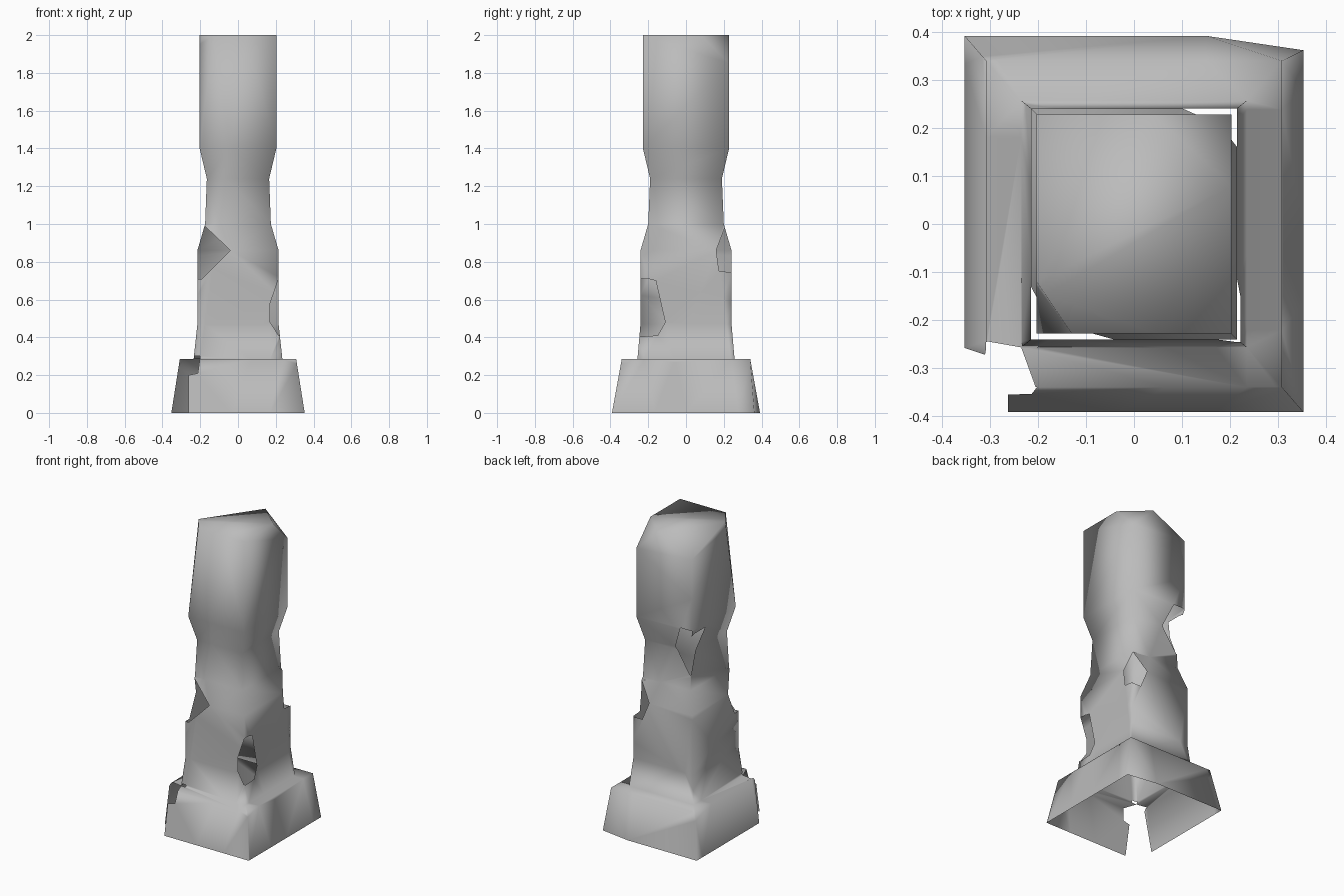
import bpy, bmesh
from mathutils import Vector

if "Cube" in bpy.data.objects:
    bpy.data.objects.remove(bpy.data.objects["Cube"])

# Ring profile from the ground up: height, half width, half depth
PROFILE = [(0, .353, .392), (.285, .308, .34), (.285, .235, .257), (.47, .215, .241),
           (.86, .215, .241), (1.0, .174, .2), (1.24, .165, .19), (1.4, .203, .228),
           (2.0, .203, .228)]

bm = bmesh.new()
rings = [[bm.verts.new((sx * w, sy * d, z)) for sx, sy in ((-1, -1), (1, -1), (1, 1), (-1, 1))]
         for z, w, d in PROFILE]
for lo, hi in zip(rings, rings[1:]):
    for i in range(4):
        j = (i + 1) % 4
        bm.faces.new((lo[i], lo[j], hi[j], hi[i]))
bm.faces.new(rings[-1])


def split(faces, co, no, outer=False):
    """Bisect some faces with a plane."""
    geom = list({e for f in faces for e in f.edges} | {v for f in faces for v in f.verts}) + list(faces)
    return bmesh.ops.bisect_plane(bm, geom=geom, dist=1e-4, plane_co=co, plane_no=no,
                                  clear_outer=outer)


def chamfer(a, b, c):
    """Slice a corner off the top and close the cut."""
    a, b, c = Vector(a), Vector(b), Vector(c)
    no = (b - a).cross(c - a).normalized()
    if no.dot(a - Vector((0, 0, 1))) < 0:
        no = -no
    res = split(list(bm.faces), a, no, True)
    edges = [e for e in res['geom_cut'] if isinstance(e, bmesh.types.BMEdge) and e.is_valid]
    bmesh.ops.holes_fill(bm, edges=edges, sides=0)


def hole(axis, sign, poly):
    """Open a convex hole, given in the two other axes, in the walls facing one way."""
    u, v = [k for k in range(3) if k != axis]
    mid = [sum(p[k] for p in poly) / len(poly) for k in (0, 1)]
    planes = []
    for p, q in zip(poly, poly[1:] + poly[:1]):
        co, no = Vector(), Vector()
        co[u], co[v] = p
        no[u], no[v] = q[1] - p[1], p[0] - q[0]
        if no[u] * (mid[0] - p[0]) + no[v] * (mid[1] - p[1]) > 0:
            no = -no
        planes.append((co, no.normalized()))

    def inside(count):
        bm.normal_update()
        return [f for f in bm.faces if f.normal[axis] * sign > .7
                and all((f.calc_center_median() - co).dot(no) < 1e-5 for co, no in planes[:count])]

    for k, (co, no) in enumerate(planes):
        # only faces still reaching into the hole are cut
        faces = [f for f in inside(k) if any((w.co - co).dot(no) < -1e-4 for w in f.verts)]
        if faces:
            split(faces, co, no)
    bmesh.ops.delete(bm, geom=inside(len(planes)), context='FACES')


bmesh.ops.recalc_face_normals(bm, faces=bm.faces)

# Worn top corners
chamfer((-.203, -.12, 2), (-.13, -.228, 2), (-.203, -.228, 1.4))
chamfer((.203, .08, 2), (.04, .228, 2), (.203, .228, 1.85))
chamfer((-.203, -.12, 2), (.04, .228, 2), (-.203, .228, 1.88))

# Bent back corner of the plinth
bm.normal_update()
split([f for f in bm.faces if f.normal.y > .7 and f.calc_center_median().z < .2],
      (.15, 0, 0), (1, 0, 0))
for v in bm.verts:
    if v.co.z < .01 and v.co.x > .3 and v.co.y > .3:
        v.co.y = .362

# Broken corners: front left shoulder
hole(1, -1, [(-.177, .99), (-.04, .86), (-.19, .71), (-.3, .71), (-.3, .99)])
hole(0, -1, [(-.2, .99), (-.13, .86), (-.2, .71), (-.3, .71), (-.3, .99)])
# Front right shaft
hole(1, -1, [(.215, .71), (.17, .58), (.17, .48), (.215, .41), (.3, .41), (.3, .71)])
hole(0, 1, [(-.2, .71), (-.16, .7), (-.11, .48), (-.15, .41), (-.3, .40), (-.3, .71)])
# Back right shoulder
hole(1, 1, [(.18, .98), (.1, .86), (.15, .74), (.3, .74), (.3, .98)])
hole(0, 1, [(.205, .98), (.16, .86), (.175, .75), (.3, .74), (.3, .98)])
# Back left neck
hole(1, 1, [(-.12, 1.41), (-.06, 1.26), (-.165, 1.1), (-.3, 1.1), (-.3, 1.41)])
hole(0, -1, [(.07, 1.42), (.19, 1.1), (.3, 1.1), (.3, 1.38), (.19, 1.38)])
# Front left plinth corner
hole(2, 1, [(-.303, -.245), (-.235, -.257), (-.205, -.34), (-.36, -.36), (-.36, -.25)])
hole(1, -1, [(-.2, .3), (-.213, .21), (-.33, .185), (-.4, .185), (-.4, .3)])
hole(0, -1, [(-.245, .3), (-.35, .185), (-.42, .185), (-.42, .3)])

loose = [v for v in bm.verts if not v.link_faces]
bmesh.ops.delete(bm, geom=loose, context='VERTS')
bmesh.ops.triangulate(bm, faces=bm.faces)
for f in bm.faces:
    f.smooth = True

mesh = bpy.data.meshes.new("worn_pillar")
bm.to_mesh(mesh)
bm.free()
stone = bpy.data.materials.new("grey_stone")
stone.diffuse_color = (.5, .5, .5, 1)
stone.use_nodes = True
stone.node_tree.nodes["Principled BSDF"].inputs["Base Color"].default_value = stone.diffuse_color
mesh.materials.append(stone)
bpy.context.collection.objects.link(bpy.data.objects.new("worn_pillar", mesh))
